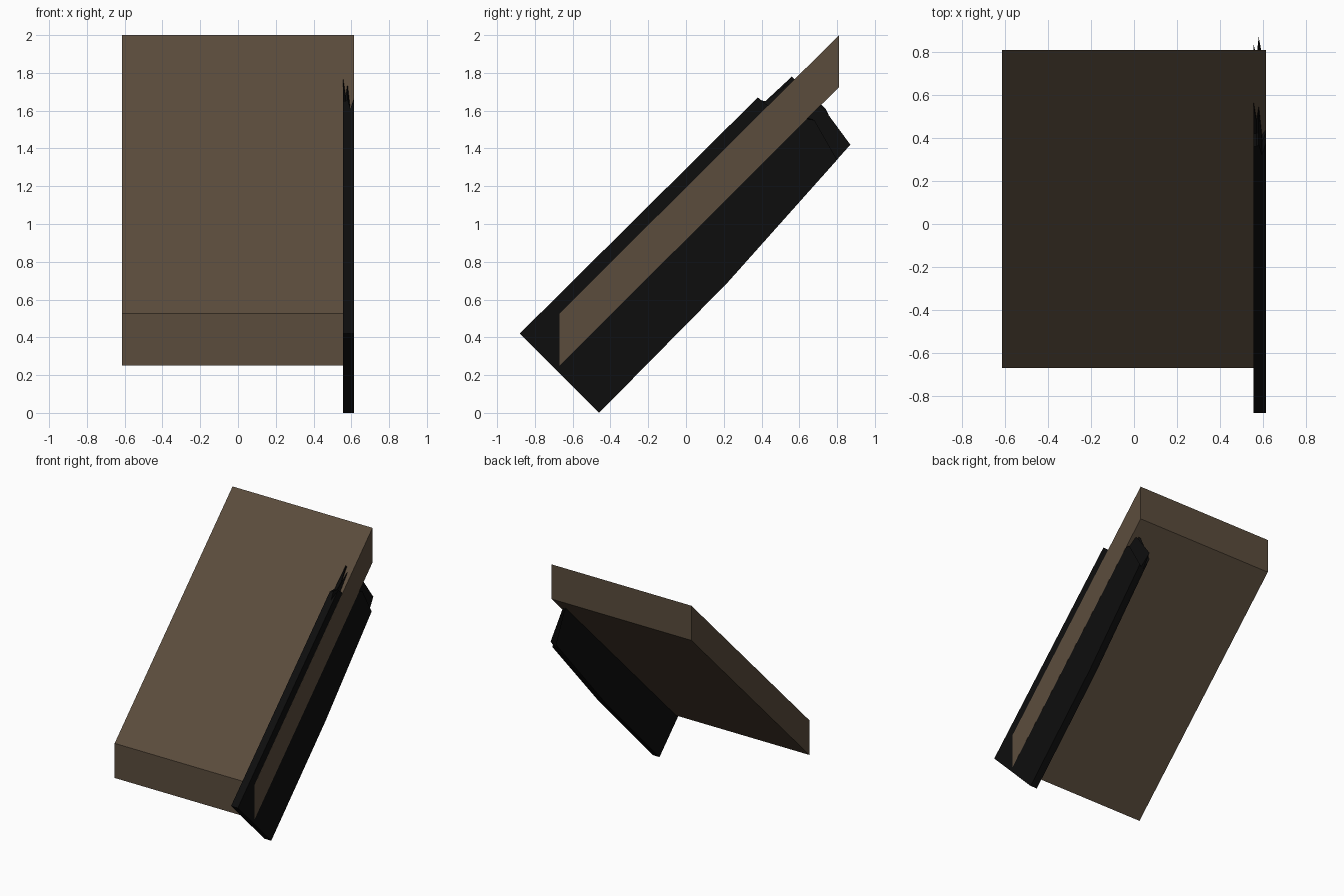
import bpy, bmesh

if "Cube" in bpy.data.objects:
    bpy.data.objects.remove(bpy.data.objects["Cube"])


def material(name, rgb):
    m = bpy.data.materials.new(name)
    m.diffuse_color = (*rgb, 1)
    m.use_nodes = True
    m.node_tree.nodes["Principled BSDF"].inputs["Base Color"].default_value = m.diffuse_color
    return m


def loft(name, sections, mat):
    """Join matching (y, z) outlines placed at successive x stations."""
    bm = bmesh.new()
    rings = [[bm.verts.new((x, y, z)) for y, z in pts] for x, pts in sections]
    n = len(rings[0])
    for a, b in zip(rings, rings[1:]):
        for i in range(n):
            j = (i + 1) % n
            bm.faces.new((a[i], a[j], b[j], b[i]))
    bm.faces.new(rings[0])
    bm.faces.new(rings[-1])
    bmesh.ops.recalc_face_normals(bm, faces=bm.faces)
    me = bpy.data.meshes.new(name)
    bm.to_mesh(me)
    bm.free()
    me.materials.append(mat)
    ob = bpy.data.objects.new(name, me)
    bpy.context.collection.objects.link(ob)
    return ob


brown = material("dark brown", (0.105, 0.073, 0.046))
black = material("charred black", (0.004, 0.004, 0.004))

# Sloping slab with upright ends
slab = [(-0.67, 0.25), (0.81, 1.725), (0.81, 2.0), (-0.67, 0.525)]
loft("ramp_slab", [(-0.615, slab), (0.615, slab)], brown)

# Side board, its upper end splintered differently across the thickness
# Each row: x, lower tip, middle of the break, upper splinter, notch, top corner
breaks = [
    (0.555, (0.84, 1.39), (0.74, 1.61), (0.56, 1.78), (0.42, 1.65), (0.36, 1.65)),
    (0.570, (0.78, 1.32), (0.66, 1.53), (0.48, 1.68), (0.42, 1.64), (0.36, 1.65)),
    (0.580, (0.87, 1.42), (0.73, 1.61), (0.54, 1.74), (0.42, 1.65), (0.37, 1.66)),
    (0.595, (0.79, 1.33), (0.66, 1.53), (0.46, 1.61), (0.38, 1.60), (0.32, 1.61)),
    (0.6145, (0.80, 1.34), (0.68, 1.55), (0.48, 1.58), (0.43, 1.63), (0.38, 1.67)),
]
base = [(-0.88, 0.42), (-0.46, 0.0), (0.22, 0.69)]
loft("side_board", [(r[0], base + list(r[1:])) for r in breaks], black)
